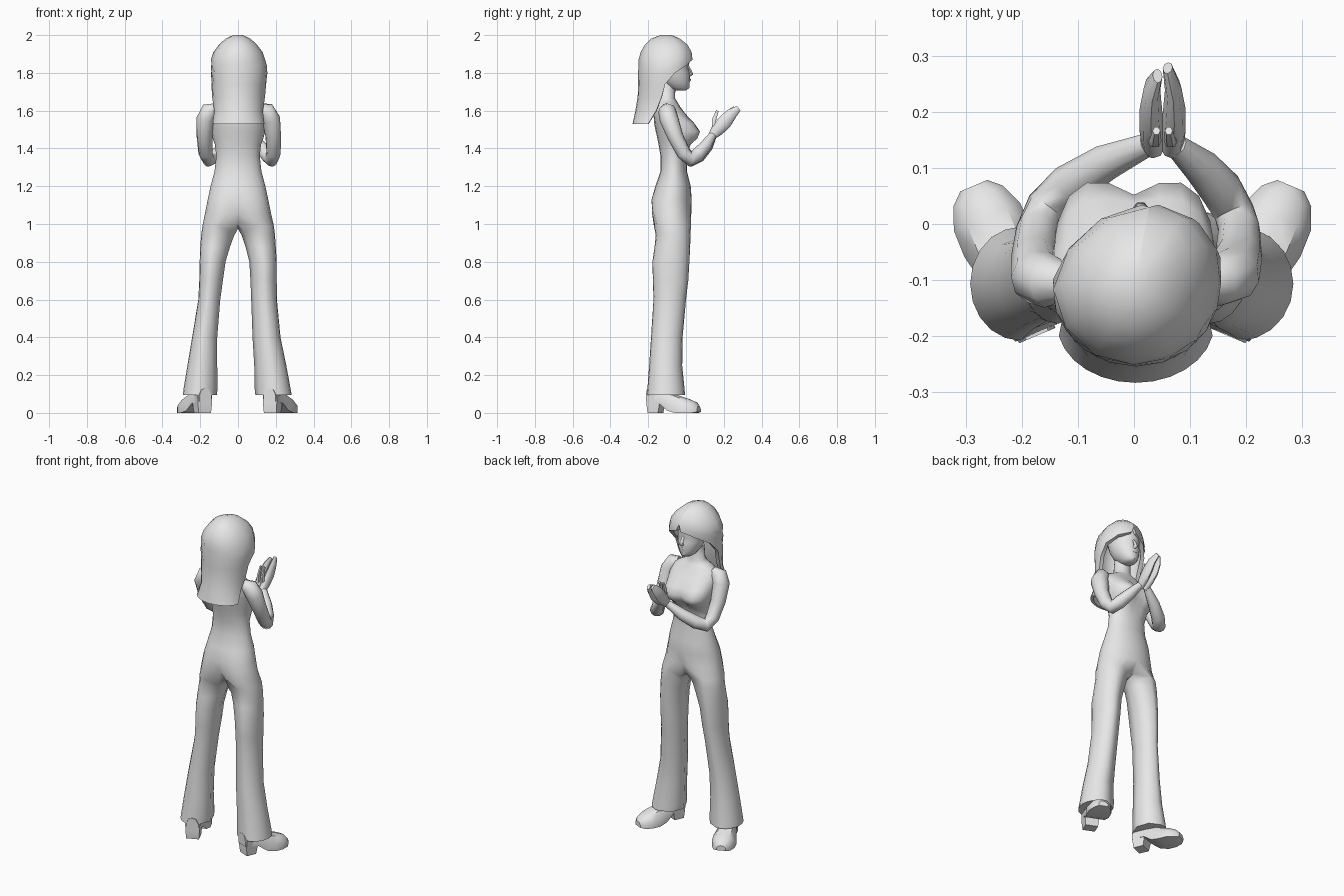
import bpy, bmesh, math
from mathutils import Vector

grey = bpy.data.materials.new("light grey")
grey.diffuse_color = (0.8, 0.8, 0.8, 1)


def skin(name, chains, angle=50):
    """Skin chains of equal-length rings; each chain is (rings, cap first, cap last)."""
    bm = bmesh.new()
    for rings, first, last in chains:
        vs = [[bm.verts.new(p) for p in r] for r in rings]
        n = len(vs[0])
        for a, b in zip(vs, vs[1:]):
            for i in range(n):
                j = (i + 1) % n
                bm.faces.new((a[i], a[j], b[j], b[i]))
        if first:
            bm.faces.new(vs[0])
        if last:
            bm.faces.new(vs[-1])
    bmesh.ops.remove_doubles(bm, verts=bm.verts, dist=1e-5)
    bmesh.ops.recalc_face_normals(bm, faces=bm.faces)
    me = bpy.data.meshes.new(name)
    bm.to_mesh(me)
    bm.free()
    ob = bpy.data.objects.new(name, me)
    bpy.context.collection.objects.link(ob)
    me.materials.append(grey)
    bpy.ops.object.select_all(action='DESELECT')
    bpy.context.view_layer.objects.active = ob
    ob.select_set(True)
    bpy.ops.object.shade_smooth_by_angle(angle=math.radians(angle))
    return ob


def loft(name, rings, angle=50):
    return skin(name, [(rings, True, True)], angle)


def oval(z, x0, x1, y0, y1, front=0, back=0, degrees=None):
    """Horizontal oval; front and back add paired lobes."""
    pts = []
    for deg in degrees or range(0, 360, 18):
        t = math.radians(deg)
        s, lobe = math.sin(t), abs(math.sin(2 * t))
        y = (y0 + y1) / 2 + (y1 - y0) / 2 * s
        y += front * lobe if s > 0 else -back * lobe
        pts.append(((x0 + x1) / 2 + (x1 - x0) / 2 * math.cos(t), y, z))
    return pts


def tube(name, path, n=10):
    """Limb along (x, y, z, radius_u, radius_v) points, without twist."""
    ps = [Vector(p[:3]) for p in path]
    u, rings = Vector((1, 0, 0)), []
    for i, p in enumerate(path):
        t = (ps[min(i + 1, len(ps) - 1)] - ps[max(i - 1, 0)]).normalized()
        u = (u - t * u.dot(t)).normalized()
        v = t.cross(u)
        rings.append([ps[i] + u * p[3] * math.cos(a) + v * p[4] * math.sin(a)
                      for a in (2 * math.pi * k / n for k in range(n))])
    return loft(name, rings, 60)


# Torso from neck to hips: z, half width, back, front, front lobe, back lobe
torso = [(1.75, .045, -.145, -.055, 0, 0), (1.665, .05, -.15, -.058, 0, 0),
         (1.645, .085, -.158, -.045, 0, 0), (1.62, .135, -.168, -.03, 0, 0),
         (1.58, .15, -.172, .0, .006, 0), (1.53, .147, -.168, .037, .025, 0),
         (1.49, .143, -.16, .052, .044, 0), (1.455, .135, -.152, .042, .04, 0),
         (1.42, .122, -.145, .02, .014, 0), (1.36, .115, -.135, .005, 0, 0),
         (1.28, .124, -.135, .005, 0, 0), (1.2, .145, -.162, .025, 0, 0),
         (1.13, .16, -.182, .03, 0, .008), (1.06, .174, -.172, .028, 0, .022)]
# Flared trouser legs: z, back, front, left outer/inner, right inner/outer
legs = [(.99, -.17, .026, -.188, -.008, .008, .19),
        (.94, -.16, .024, -.195, -.02, .02, .196),
        (.88, -.166, .022, -.2, -.042, .04, .2),
        (.8, -.178, .018, -.203, -.066, .06, .205),
        (.7, -.175, .012, -.205, -.08, .066, .205),
        (.6, -.172, -.0, -.21, -.094, .07, .206),
        (.4, -.185, -.018, -.243, -.11, .077, .225),
        (.25, -.195, -.02, -.268, -.11, .086, .256),
        (.13, -.204, -.008, -.288, -.108, .088, .278),
        (.095, -.208, -.005, -.292, -.112, .092, .284)]
trunk = [oval(z, -w, w, b, f, fl, bl) for z, w, b, f, fl, bl in torso]
hips = trunk[-1]
crotch = [(0, -.125, 1.005), (0, -.06, .975), (0, .0, .99)]
left_degs = list(range(90, 271, 18)) + [315, 0, 45]
right_degs = list(range(270, 451, 18)) + [135, 180, 225]
left = [hips[5:16] + crotch]
right = [hips[15:] + hips[:6] + crotch[::-1]]
for z, y0, y1, a, b, c, d in legs:
    left.append(oval(z, a, b, y0, y1, degrees=left_degs))
    right.append(oval(z, c, d, y0, y1, degrees=right_degs))
# The inner thighs meet the crotch a little below it
for chain in (left, right):
    chain[1] = [(x, y, z - (.03 if k > 10 else 0)) for k, (x, y, z) in enumerate(chain[1])]
skin("body", [(trunk, True, False), (left, False, True), (right, False, True)], 60)

# Heeled shoes, toes turned outward
upper = [(-.04, .06, .13, .035), (.04, .05, .13, .045), (.09, .012, .11, .055),
         (.14, 0, .09, .065), (.19, 0, .075, .064), (.23, 0, .058, .048),
         (.25, .005, .035, .026)]
section = [(-1, 0), (1, 0), (1, .5), (.6, .92), (0, 1), (-.6, .92), (-1, .5)]
heel = [(0, -.03, .03, .036), (.05, -.035, .04, .04), (.1, -.03, .06, .042)]
for side, name, hx in ((-1, "left", -.188), (1, "right", .182)):
    d = Vector((side * .39, .921, 0))
    w = Vector((.921, -side * .39, 0))
    o = Vector((hx, -.162, 0))

    def at(along, across, z):
        return o + d * along + w * across + Vector((0, 0, z))

    loft(name + "_shoe", [[at(l, a * hw, z0 + (z1 - z0) * h) for a, h in section]
                          for l, z0, z1, hw in upper], 40)
    loft(name + "_heel", [[at(b, -hw, z), at(b, hw, z), at(f, hw, z), at(f, -hw, z)]
                          for z, b, f, hw in heel], 30)

# Arms bent at the elbow, with hands meeting in front of the chest
arms = {
    "left": [(-.115, -.105, 1.61, .03), (-.15, -.103, 1.6, .047),
             (-.17, -.095, 1.555, .05), (-.177, -.06, 1.46, .042),
             (-.172, -.01, 1.375, .038), (-.156, .03, 1.34, .037),
             (-.115, .07, 1.365, .038), (-.05, .11, 1.41, .033),
             (.025, .142, 1.468, .021)],
    "right": [(.115, -.105, 1.61, .03), (.15, -.1, 1.6, .047),
              (.175, -.09, 1.555, .05), (.187, -.055, 1.46, .042),
              (.188, -.012, 1.375, .038), (.178, .022, 1.34, .037),
              (.155, .062, 1.365, .038), (.12, .102, 1.41, .033),
              (.075, .14, 1.468, .021)]}
for name, path in arms.items():
    tube(name + "_arm", [p + (p[3],) for p in path])
    x, s, tip = (.034, -1, .264) if name == "left" else (.068, 1, .278)
    tube(name + "_hand", [(x, .132, 1.46, .019, .02), (x + s * .002, .165, 1.497, .022, .034),
                          (x + s * .004, .205, 1.54, .02, .038),
                          (x + s * .002, .24, 1.582, .015, .03),
                          (x - s * .008, tip, 1.612, .009, .016)], 8)
    tube(name + "_thumb", [(x, .15, 1.49, .012, .014),
                           (x - s * .004, .148, 1.55, .011, .013),
                           (x - s * .006, .166, 1.6, .007, .008)], 6)

# Head, mostly under the hair
head = [(1.708, .022, -.06, .0), (1.72, .04, -.09, .018), (1.745, .056, -.12, .019),
        (1.765, .066, -.14, .022), (1.8, .076, -.16, .02), (1.83, .08, -.17, .012),
        (1.86, .083, -.18, .02), (1.91, .08, -.18, .01), (1.95, .05, -.15, -.04)]
loft("head", [oval(z, .008 - w, .008 + w, b, f) for z, w, b, f in head])
tube("nose", [(.011, .008, 1.84, .007, .007), (.012, .024, 1.808, .01, .009),
              (.012, .03, 1.795, .013, .011), (.012, .012, 1.782, .009, .006)], 6)
tube("lips", [(-.014, .012, 1.763, .004, .004), (.01, .021, 1.763, .006, .007),
              (.034, .012, 1.763, .004, .004)], 6)

# Long hair: shells open toward the face, angle measured from the back
# z, centre x, centre y, half width, half depth, opening half angle, inner scale
hair = [(2.0, 0, -.105, .025, .03, 180, .3), (1.982, 0, -.108, .065, .075, 180, .4),
        (1.95, 0, -.105, .1, .112, 180, .6), (1.91, 0, -.105, .13, .135, 180, .75),
        (1.87, .0, -.108, .144, .143, 174, .8), (1.84, .002, -.11, .149, .141, 142, .82),
        (1.8, .004, -.112, .15, .142, 112, .84), (1.74, .003, -.115, .145, .138, 92, .84),
        (1.67, .003, -.12, .14, .136, 86, .84), (1.6, .003, -.14, .13, .128, 82, .86),
        (1.53, .003, -.178, .14, .105, 78, .86)]
rings = []
for z, cx, cy, rx, ry, phi, k in hair:
    ring = []
    arc = [math.radians(phi) * (i / 6 - 1) for i in range(13)]
    for scale, angles in ((1, arc), (k, arc[::-1])):
        for a in angles:
            # The fringe is swept toward one side
            sweep = .2 * ry * max(0, -math.cos(a))
            ring.append((cx + scale * (rx * math.sin(a) + sweep),
                         cy - scale * ry * math.cos(a), z))
    rings.append(ring)
loft("hair", rings, 50)

# Solid crown filling the top of the hair
loft("hair_crown", [oval(1.88, -.1, .1, -.2, .0), oval(1.95, -.08, .08, -.19, -.03),
                    oval(1.98, -.05, .05, -.16, -.06)])
